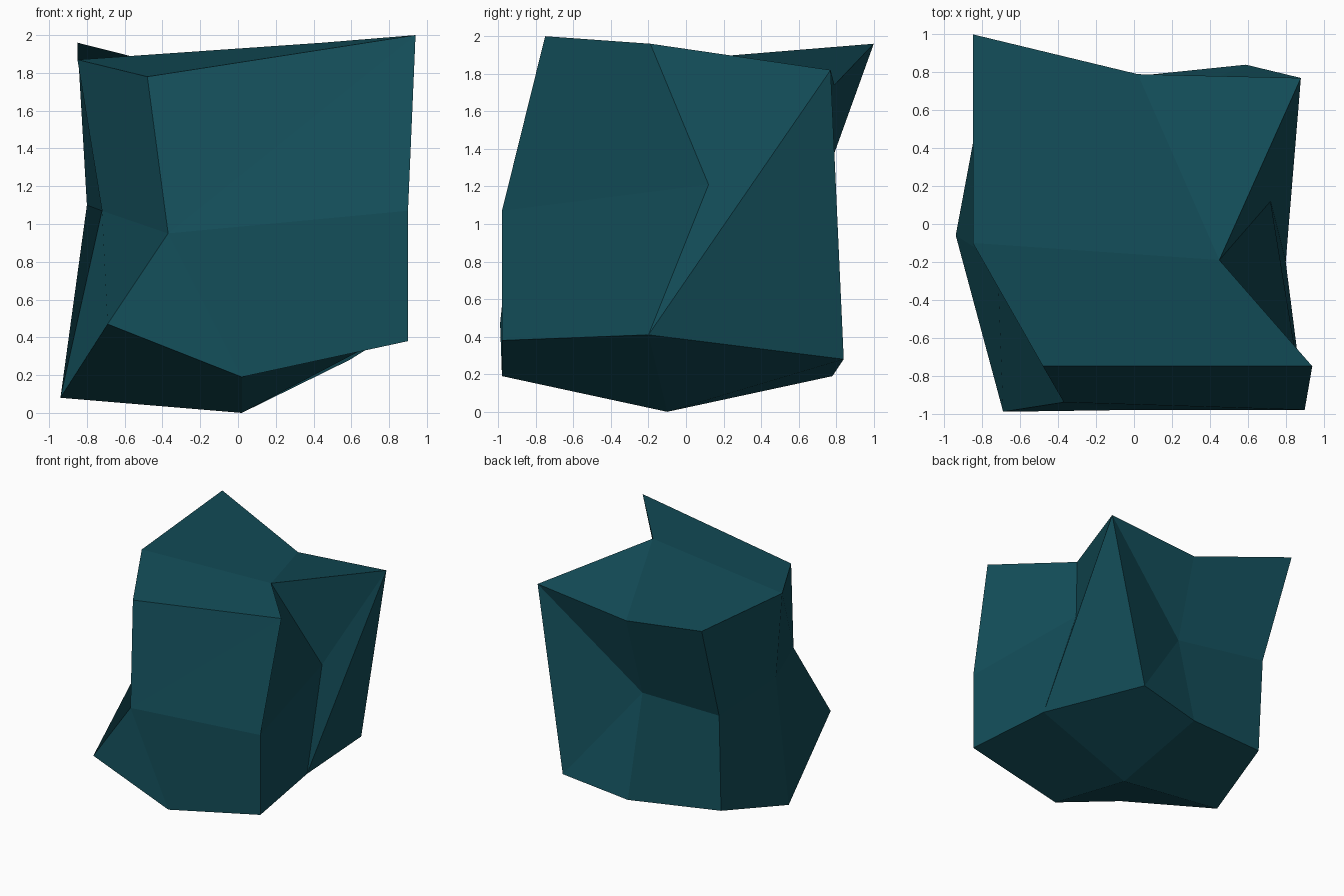
import bpy
import bmesh

if "Cube" in bpy.data.objects:
    bpy.data.objects.remove(bpy.data.objects["Cube"])

# Rock: a cube divided in two along each axis, with its points pushed about.
# Layers run bottom, middle, top; rows run front to back; points left to right.
# Points that share a position are collapsed into one.
LAYERS = [
    [[(-.69, -.99, .47), (.02, -.98, .19), (.90, -.98, .38)],
     [(-.94, -.06, .08), (.02, -.10, 0), (.80, -.20, .41)],
     [(-.79, .65, .26), (.01, .78, .19), (.59, .84, .28)]],
    [[(-.37, -.94, .95), (-.37, -.94, .95), (.90, -.98, 1.07)],
     [(-.72, -.20, 1.07), None, (.72, .12, 1.21)],
     [(-.80, .69, 1.10), (.01, .58, 1.04), (.88, .77, 1.82)]],
    [[(-.48, -.75, 1.78), (.94, -.75, 2.0), (.94, -.75, 2.0)],
     [(-.85, -.10, 1.87), (.45, -.19, 1.96), (.45, -.19, 1.96)],
     [(-.85, 1.0, 1.96), (.02, .79, 1.74), (.88, .77, 1.82)]],
]

bm = bmesh.new()
made = {}


def point(axis, side, u, v):
    """Vertex on one side of the cube at grid place u, v."""
    place = [u, v]
    place.insert(axis, side)
    x, y, z = place
    co = LAYERS[z][y][x]
    if co not in made:
        made[co] = bm.verts.new(co)
    return made[co]


# Four facets on each of the six sides; collapsed ones become triangles or vanish
for axis in range(3):
    for side in (0, 2):
        for u in (0, 1):
            for v in (0, 1):
                ring = [point(axis, side, u + a, v + b)
                        for a, b in ((0, 0), (1, 0), (1, 1), (0, 1))]
                ring = list(dict.fromkeys(ring))
                if len(ring) > 2:
                    bm.faces.new(ring)

# Creases across the two bent facets at the back right
for a, b in ((LAYERS[2][2][2], LAYERS[0][1][2]),
             (LAYERS[1][2][1], LAYERS[0][2][2])):
    bmesh.ops.connect_verts(bm, verts=[made[a], made[b]])
bmesh.ops.recalc_face_normals(bm, faces=bm.faces[:])

mesh = bpy.data.meshes.new("rock")
bm.to_mesh(mesh)
bm.free()

teal = bpy.data.materials.new("dark teal stone")
teal.diffuse_color = (0.0065, 0.075, 0.1, 1)
teal.use_nodes = True
teal.node_tree.nodes["Principled BSDF"].inputs["Base Color"].default_value = teal.diffuse_color
mesh.materials.append(teal)
rock = bpy.data.objects.new("rock", mesh)
bpy.context.collection.objects.link(rock)
